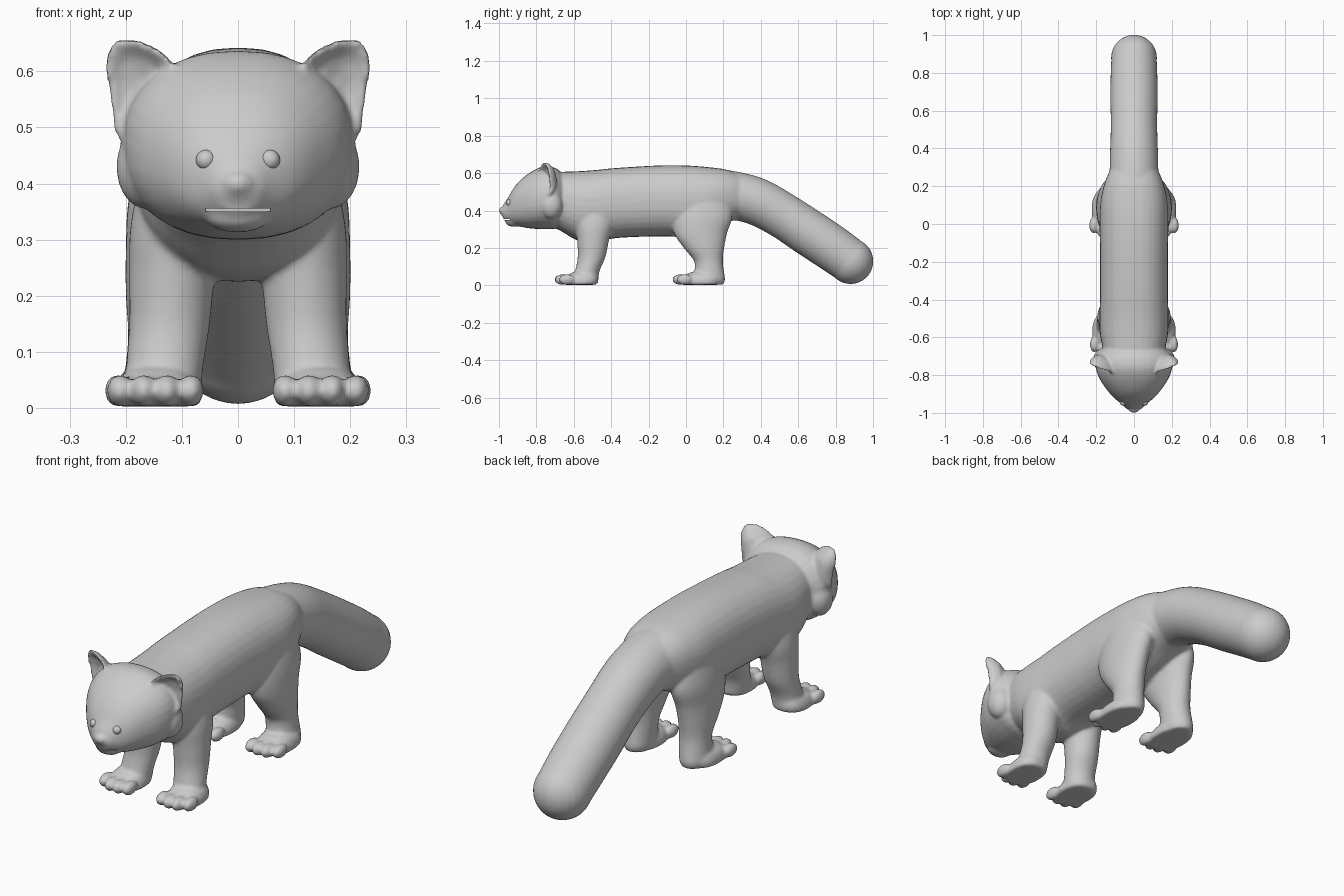
import bpy, bmesh, math
from mathutils import Vector, Matrix

if "Cube" in bpy.data.objects:
    bpy.data.objects.remove(bpy.data.objects["Cube"])

parts = []

def finish(bm, name):
    bmesh.ops.recalc_face_normals(bm, faces=bm.faces)
    me = bpy.data.meshes.new(name)
    bm.to_mesh(me)
    bm.free()
    ob = bpy.data.objects.new(name, me)
    bpy.context.collection.objects.link(ob)
    return ob

def skin(name, rings):
    """Closed solid skinned over rings with equal point counts."""
    bm = bmesh.new()
    vs = [[bm.verts.new(p) for p in r] for r in rings]
    n = len(rings[0])
    for a, b in zip(vs, vs[1:]):
        for i in range(n):
            j = (i + 1) % n
            bm.faces.new((a[i], a[j], b[j], b[i]))
    bm.faces.new(vs[0][::-1])
    bm.faces.new(vs[-1])
    parts.append(finish(bm, name))

def ring(c, u, v, power=2.0, n=32):
    """Superellipse around c with half axes u and v."""
    out = []
    for i in range(n):
        a = 2 * math.pi * i / n
        ca, sa = math.cos(a), math.sin(a)
        out.append(Vector(c) + Vector(u) * math.copysign(abs(ca) ** (2 / power), ca)
                   + Vector(v) * math.copysign(abs(sa) ** (2 / power), sa))
    return out

def smooth_rows(rows, k=5):
    """Catmull-Rom resampling of a table of numbers."""
    out = []
    for i in range(len(rows) - 1):
        p = [rows[max(0, min(len(rows) - 1, i + d))] for d in (-1, 0, 1, 2)]
        for s in range(k):
            t = s / k
            out.append([0.5 * (2 * b + (c - a) * t + (2 * a - 5 * b + 4 * c - d) * t * t
                               + (3 * b - a - 3 * c + d) * t ** 3) for a, b, c, d in zip(*p)])
    return out + [list(rows[-1])]

def ball(name, c, r, keep=True):
    bm = bmesh.new()
    bmesh.ops.create_uvsphere(bm, u_segments=24, v_segments=16, radius=1,
                              matrix=Matrix.Translation(c) @ Matrix.Diagonal((*r, 1)))
    ob = finish(bm, name)
    if keep:
        parts.append(ob)
    return ob

def along_y(name, rows, power):
    # rows: y, half width, bottom z, top z
    skin(name, [ring((0, y, (lo + hi) / 2), (w, 0, 0), (0, 0, (hi - lo) / 2), power)
                for y, w, lo, hi in smooth_rows(rows)])

# trunk
along_y("trunk", [(-.74, .15, .33, .60), (-.66, .165, .285, .607), (-.58, .18, .24, .61),
                  (-.48, .183, .225, .617), (-.38, .18, .252, .627), (-.15, .18, .262, .641),
                  (0, .182, .26, .641), (.12, .178, .29, .632), (.22, .155, .335, .618),
                  (.30, .12, .36, .59)], 2.3)

# tail: y, z, radius, downward tilt in degrees
tail = []
for y, z, r, t in smooth_rows([(.12, .49, .135, 5), (.25, .48, .13, 12), (.38, .447, .127, 24),
                               (.52, .372, .123, 33), (.66, .28, .125, 36), (.78, .2, .124, 37),
                               (.88, .129, .12, 37)]):
    a = math.radians(t)
    tail.append(ring((0, y, z), (r, 0, 0), (0, r * math.sin(a), r * math.cos(a))))
skin("tail", tail)
ball("tail_tip", (0, .88, .129), (.122, .122, .122))

# head, muzzle, jaw and nose
along_y("head", [(-.665, .17, .33, .60), (-.70, .203, .303, .628), (-.76, .203, .300, .636),
                 (-.82, .182, .303, .612), (-.88, .142, .312, .568), (-.92, .107, .322, .522),
                 (-.95, .07, .335, .472), (-.975, .04, .35, .435)], 2.25)
ball("muzzle", (0, -.94, .392), (.062, .05, .043))
ball("jaw", (0, -.92, .34), (.058, .045, .027))
ball("nose", (0, -.975, .4), (.03, .026, .023))

for s in (-1, 1):
    # cheek ruff
    ball("cheek", (s * .165, -.72, .43), (.052, .06, .075))

    # cupped ear
    rim = [Vector((s * x, y, z)) for x, y, z in smooth_rows(
        [(.125, -.81, .565), (.118, -.79, .618), (.165, -.775, .652), (.215, -.755, .657),
         (.236, -.74, .615), (.226, -.73, .55), (.216, -.735, .485), (.17, -.79, .515),
         (.125, -.81, .565)], 4)[:-1]]
    back, pit = Vector((s * .15, -.69, .575)), Vector((s * .165, -.735, .575))
    cup = [[p.lerp(back, f) + Vector((0, dy, 0)) for p in rim]
           for f, dy in ((.85, 0), (.5, .02), (.2, .022), (0, .012), (0, 0))]
    cup += [[p.lerp(pit, f) + Vector((0, dy, 0)) for p in rim]
            for f, dy in ((.13, 0), (.4, .01), (.85, .005))]
    skin("ear", cup)

    # legs: z, centre x, centre y, half width, half depth
    legs = {
        "front_leg": [(.46, .105, -.49, .06, .09), (.33, .115, -.49, .076, .10),
                      (.24, .118, -.497, .076, .085), (.15, .122, -.505, .072, .074),
                      (.08, .13, -.527, .069, .066), (.03, .135, -.54, .069, .07),
                      (.004, .135, -.545, .062, .065)],
        "hind_leg": [(.52, .10, .09, .06, .12), (.38, .115, .088, .079, .16),
                     (.28, .124, .078, .076, .142), (.2, .13, .096, .07, .108),
                     (.13, .132, .12, .064, .077), (.07, .137, .124, .064, .08),
                     (.03, .14, .124, .064, .085), (.004, .14, .122, .056, .077)]}
    for name, rows in legs.items():
        skin(name, [ring((s * x, y, z), (rx, 0, 0), (0, ry, 0))
                    for z, x, y, rx, ry in smooth_rows(rows)])

    # paws with flat soles and four toes
    for name, cx, cy, ry, toe_y in (("front_paw", .143, -.57, .095, -.655),
                                    ("hind_paw", .147, .07, .11, -.025)):
        skin(name, [ring((s * cx, cy + .3 * z, z), (.078 * f, 0, 0), (0, ry * f, 0), 2.4)
                    for z, f in ((.003, .93), (.015, 1), (.035, .97), (.055, .85), (.07, .6))])
        for i, dy in enumerate((.004, -.006, -.004, .018)):
            ball("toe", (s * (cx - .059 + i * .042), toe_y + dy, .031), (.0235, .043, .029))

# fuse everything into one smooth skin
with bpy.context.temp_override(active_object=parts[0], object=parts[0],
                               selected_objects=parts, selected_editable_objects=parts):
    bpy.ops.object.join()
body = parts[0]
body.name = "animal_body"
rm = body.modifiers.new("fuse", 'REMESH')
rm.mode = 'VOXEL'
rm.voxel_size = .0075
sm = body.modifiers.new("soften", 'SMOOTH')
sm.factor, sm.iterations = .5, 6

# mouth slit
bm = bmesh.new()
bmesh.ops.create_cube(bm, size=2, matrix=Matrix.Translation((0, -.98, .353))
                      @ Matrix.Diagonal((.058, .045, .003, 1)))
slit = finish(bm, "mouth_cutter")
slit.hide_render = True
slit.hide_set(True)
cut = body.modifiers.new("mouth", 'BOOLEAN')
cut.operation, cut.object, cut.solver = 'DIFFERENCE', slit, 'EXACT'

bpy.context.view_layer.objects.active = body
body.select_set(True)
for m in [m.name for m in body.modifiers]:
    bpy.ops.object.modifier_apply(modifier=m)
bpy.data.objects.remove(slit)
bpy.ops.object.shade_smooth_by_angle(angle=math.radians(50))

# eyes set on the face surface
for s, name in ((-1, "eye_right"), (1, "eye_left")):
    hit, loc, _, _ = body.ray_cast(Vector((s * .057, -2, .442)), Vector((0, 1, 0)))
    y = loc.y if hit else -.93
    eye = ball(name, (s * .057, y + .008, .442), (.018, .018, .018), keep=False)
    for p in eye.data.polygons:
        p.use_smooth = True
